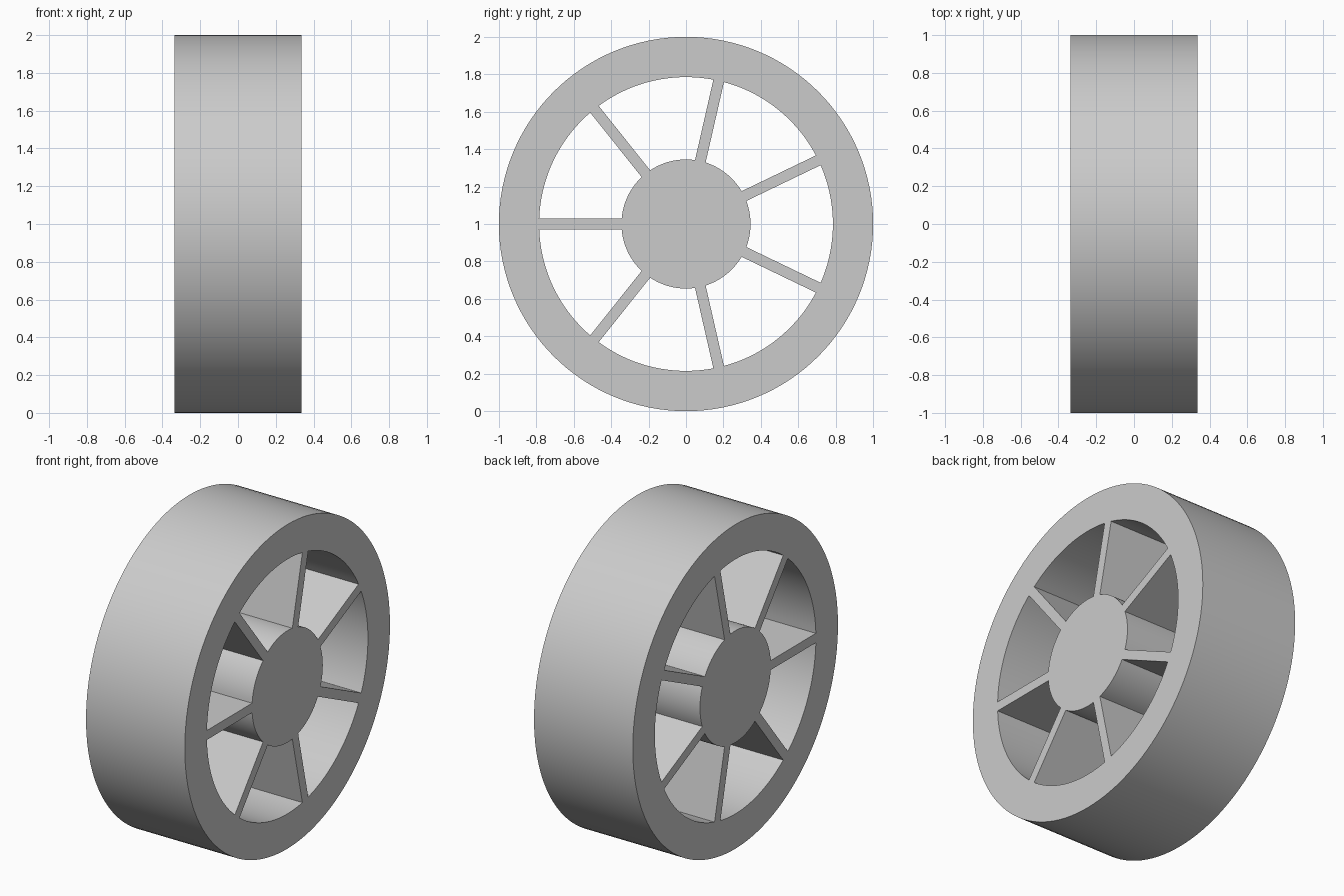
import bpy, bmesh
from math import sin, cos, pi, asin, radians
from mathutils import Matrix

if "Cube" in bpy.data.objects:
    bpy.data.objects.remove(bpy.data.objects["Cube"])

R_OUT, R_IN, R_HUB = 1.0, 0.785, 0.345
HALF_WIDTH, HALF_SPOKE, SPOKES = 0.337, 0.029, 7


def arc(r, a0, a1, n):
    return [(r * cos(a0 + (a1 - a0) * i / n), r * sin(a0 + (a1 - a0) * i / n))
            for i in range(n + 1)]


# Side profile: tyre circle plus one window between each pair of spokes
loops = [arc(R_OUT, 0, 2 * pi, 128)[:-1]]
d_in, d_hub = asin(HALF_SPOKE / R_IN), asin(HALF_SPOKE / R_HUB)
for k in range(SPOKES):
    a, b = pi + 2 * pi * k / SPOKES, pi + 2 * pi * (k + 1) / SPOKES
    loops.append(arc(R_IN, a + d_in, b - d_in, 18) + arc(R_HUB, b - d_hub, a + d_hub, 14))

curve = bpy.data.curves.new("wheel_profile", 'CURVE')
curve.dimensions = '2D'
curve.fill_mode = 'BOTH'
curve.extrude = HALF_WIDTH
for pts in loops:
    s = curve.splines.new('POLY')
    s.points.add(len(pts) - 1)
    for p, (x, y) in zip(s.points, pts):
        p.co = (x, y, 0, 1)
    s.use_cyclic_u = True

# Extruded wheel, converted to a welded mesh
wheel = bpy.data.objects.new("spoked_wheel", curve)
bpy.context.collection.objects.link(wheel)
bpy.context.view_layer.objects.active = wheel
wheel.select_set(True)
bpy.ops.object.convert(target='MESH')
wheel = bpy.context.object

bm = bmesh.new()
bm.from_mesh(wheel.data)
bmesh.ops.remove_doubles(bm, verts=bm.verts, dist=1e-4)
# Turn the axle onto x and stand the wheel on the ground
turn = Matrix(((0, 0, 1, 0), (1, 0, 0, 0), (0, 1, 0, 1), (0, 0, 0, 1)))
bmesh.ops.transform(bm, matrix=turn, verts=bm.verts)
bmesh.ops.recalc_face_normals(bm, faces=bm.faces)
bm.to_mesh(wheel.data)
bm.free()
bpy.ops.object.shade_smooth_by_angle(angle=radians(30))
